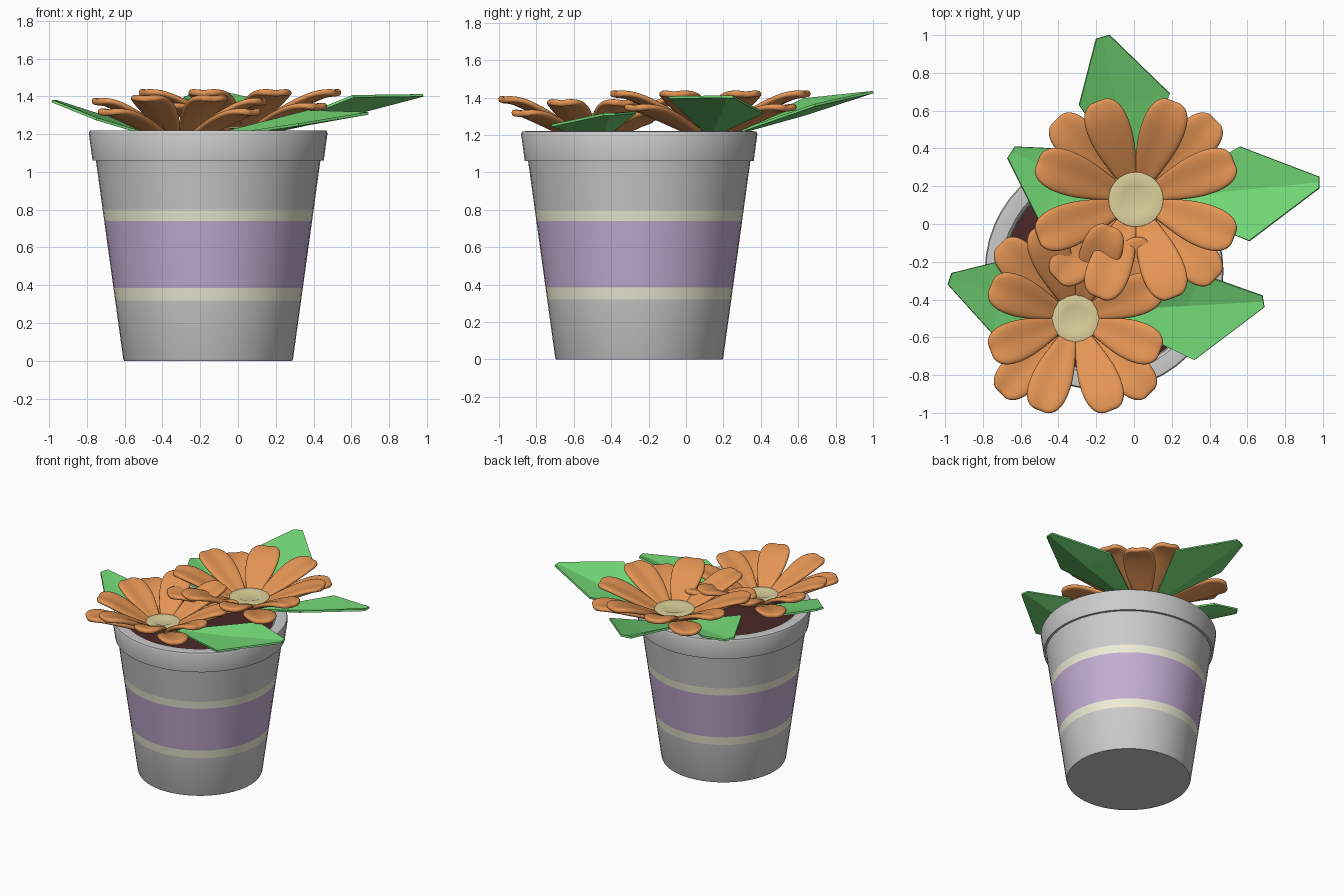
import bpy, bmesh, math
from mathutils import Vector, Matrix

if "Cube" in bpy.data.objects:
    bpy.data.objects.remove(bpy.data.objects["Cube"])

PX, PY = -0.158, -0.25          # pot axis


def material(name, rgb):
    m = bpy.data.materials.new(name)
    m.diffuse_color = (*rgb, 1)
    m.use_nodes = True
    m.node_tree.nodes["Principled BSDF"].inputs["Base Color"].default_value = m.diffuse_color
    return m


PURPLE = material("purple", (0.55, 0.42, 0.66))
CREAM = material("cream", (0.85, 0.85, 0.68))
ORANGE = material("orange", (0.78, 0.30, 0.09))
YELLOW = material("yellow", (0.72, 0.63, 0.33))
GREEN = material("green", (0.17, 0.68, 0.18))
BROWN = material("brown", (0.07, 0.02, 0.02))
GREY = material("grey", (0.8, 0.8, 0.8))


def make(name, verts, faces, mats, smooth=None):
    me = bpy.data.meshes.new(name)
    me.from_pydata([tuple(v) for v in verts], [], faces)
    bm = bmesh.new()
    bm.from_mesh(me)
    bmesh.ops.remove_doubles(bm, verts=bm.verts, dist=1e-5)
    bm.to_mesh(me)
    bm.free()
    ob = bpy.data.objects.new(name, me)
    bpy.context.collection.objects.link(ob)
    for m in mats:
        me.materials.append(m)
    if smooth:
        bpy.ops.object.select_all(action='DESELECT')
        ob.select_set(True)
        bpy.context.view_layer.objects.active = ob
        bpy.ops.object.shade_smooth_by_angle(angle=math.radians(smooth))
    return ob


def lathe(name, profile, centre, mats, bands={}, n=48, smooth=35):
    """Revolve (radius, z) points; bands maps z ranges to material slots."""
    verts, faces = [], []
    for r, z in profile:
        for i in range(n):
            a = 2 * math.pi * i / n
            verts.append((centre[0] + r * math.cos(a), centre[1] + r * math.sin(a), z))
    for j in range(len(profile) - 1):
        for i in range(n):
            k = (i + 1) % n
            faces.append((j * n + i, j * n + k, (j + 1) * n + k, (j + 1) * n + i))
    ob = make(name, verts, faces, mats, smooth)
    for p in ob.data.polygons:
        for (z0, z1), slot in bands.items():
            if z0 < p.center.z < z1:
                p.material_index = slot
    return ob


def wall(z):                    # tapered pot wall radius
    return 0.448 + 0.138 * z


# Pot body with painted bands, rolled rim and soil
levels = [0.01, 0.32, 0.385, 0.74, 0.80, 1.06]
lathe("pot_body", [(0, 0), (0.445, 0)] + [(wall(z), z) for z in levels], (PX, PY),
      [GREY, CREAM, PURPLE], {(0.32, 0.385): 1, (0.385, 0.74): 2, (0.74, 0.80): 1})
lathe("pot_rim", [(wall(1.06), 1.06), (0.612, 1.06), (0.632, 1.205), (0.626, 1.218),
                  (0.61, 1.22), (0.545, 1.215), (0.53, 1.2), (0.52, 1.12)], (PX, PY), [GREY])
lathe("soil", [(0.525, 1.15), (0.3, 1.165), (0, 1.17)], (PX, PY), [BROWN])


def petal(name, centre, angle, r0, r1, rise, width):
    """Cupped petal, narrow at the base and rounded at the tip."""
    halfs = [0.35, 0.6, 0.88, 1.0, 0.98, 0.78, 0.4]
    ts = [0, 0.2, 0.42, 0.62, 0.8, 0.94, 1.0]
    cols = [-1, -0.5, 0, 0.5, 1]
    rot = Matrix.Translation(centre) @ Matrix.Rotation(angle, 4, 'Z')
    verts = []
    for t, h in zip(ts, halfs):
        for v in cols:
            x = r0 + (r1 - r0) * t
            z = rise * (0.5 * t + 0.5 * math.sin(t * 1.45))
            z += 0.03 * h * (abs(v) - 0.6 * v * v) - 0.02 * max(0, t - 0.85) / 0.15
            verts.append(rot @ Vector((x, v * h * width, z)))
    faces = [(5 * i + j, 5 * i + 5 + j, 5 * i + 6 + j, 5 * i + 1 + j)
             for i in range(6) for j in range(4)]
    ob = make(name, verts, faces, [ORANGE], 180)
    s = ob.modifiers.new("thick", 'SOLIDIFY')
    s.thickness = 0.035
    s.offset = 0
    sub = ob.modifiers.new("round", 'SUBSURF')
    sub.levels = sub.render_levels = 2


def flower(tag, x, y, z, size, disc, lift, side):
    """side scales the length and rise of petals pointing along x."""
    c = Vector((x, y, z))
    # Four clusters of three petals, the middle one longer and lower
    for k in range(4):
        for j in (-1, 0, 1):
            a = math.radians(45 + 90 * k + 24 * j)
            s = side if abs(math.cos(a)) > 0.8 else 1
            petal(f"petal_{tag}_{k}_{j + 1}", c - Vector((0, 0, 0 if j else 0.025)), a, 0.08,
                  size * s * (0.98 if j else 1.05), (0.215 if j else 0.165) * s, 0.21 * size)
    # Button centre and stem
    z += lift
    lathe(f"flower_centre_{tag}",
          [(0, z - 0.02), (disc * 0.9, z - 0.02), (disc, z + 0.005), (disc * 0.93, z + 0.028),
           (disc * 0.6, z + 0.036), (disc * 0.5, z + 0.03), (0, z + 0.034)],
          (x, y), [YELLOW], n=32)
    lathe(f"stem_{tag}", [(0.04, 1.1), (0.04, z)], (x, y), [GREEN], n=12)


flower("back", 0.01, 0.13, 1.22, 0.57, 0.155, 0.03, 1)
flower("front", -0.31, -0.5, 1.19, 0.535, 0.135, 0.018, 0.92)


def leaf(name, base, left, tip_a, tip_b, right):
    """Flat-faced leaf folded along a sunken midrib."""
    p = [Vector(v) for v in (base, left, tip_a, tip_b, right)]
    tip = (p[2] + p[3]) / 2
    rib = p[0].lerp(tip, 0.55) - Vector((0, 0, 0.01))
    ob = make(name, p + [rib, tip],
              [(0, 5, 1), (1, 5, 6, 2), (0, 4, 5), (5, 4, 3, 6)], [GREEN])
    s = ob.modifiers.new("thick", 'SOLIDIFY')
    s.thickness = 0.014
    s.offset = 0


# Leaves spreading over the rim
leaf("leaf_back", (0.0, 0.2, 1.19), (-0.29, 0.63, 1.39),
     (-0.2, 0.98, 1.425), (-0.13, 1.0, 1.43), (0.19, 0.69, 1.36))
leaf("leaf_right", (0.08, 0.13, 1.19), (0.61, -0.09, 1.40),
     (0.98, 0.19, 1.405), (0.98, 0.25, 1.405), (0.56, 0.41, 1.32))
leaf("leaf_left", (-0.07, 0.12, 1.19), (-0.42, 0.40, 1.27),
     (-0.63, 0.41, 1.30), (-0.67, 0.35, 1.31), (-0.5, 0.01, 1.31))
leaf("leaf_front_right", (-0.22, -0.46, 1.17), (0.37, -0.27, 1.32),
     (0.68, -0.38, 1.31), (0.69, -0.44, 1.31), (0.32, -0.72, 1.25))
leaf("leaf_front_left", (-0.38, -0.47, 1.17), (-0.75, -0.58, 1.28),
     (-0.985, -0.32, 1.375), (-0.965, -0.26, 1.375), (-0.64, -0.18, 1.27))
